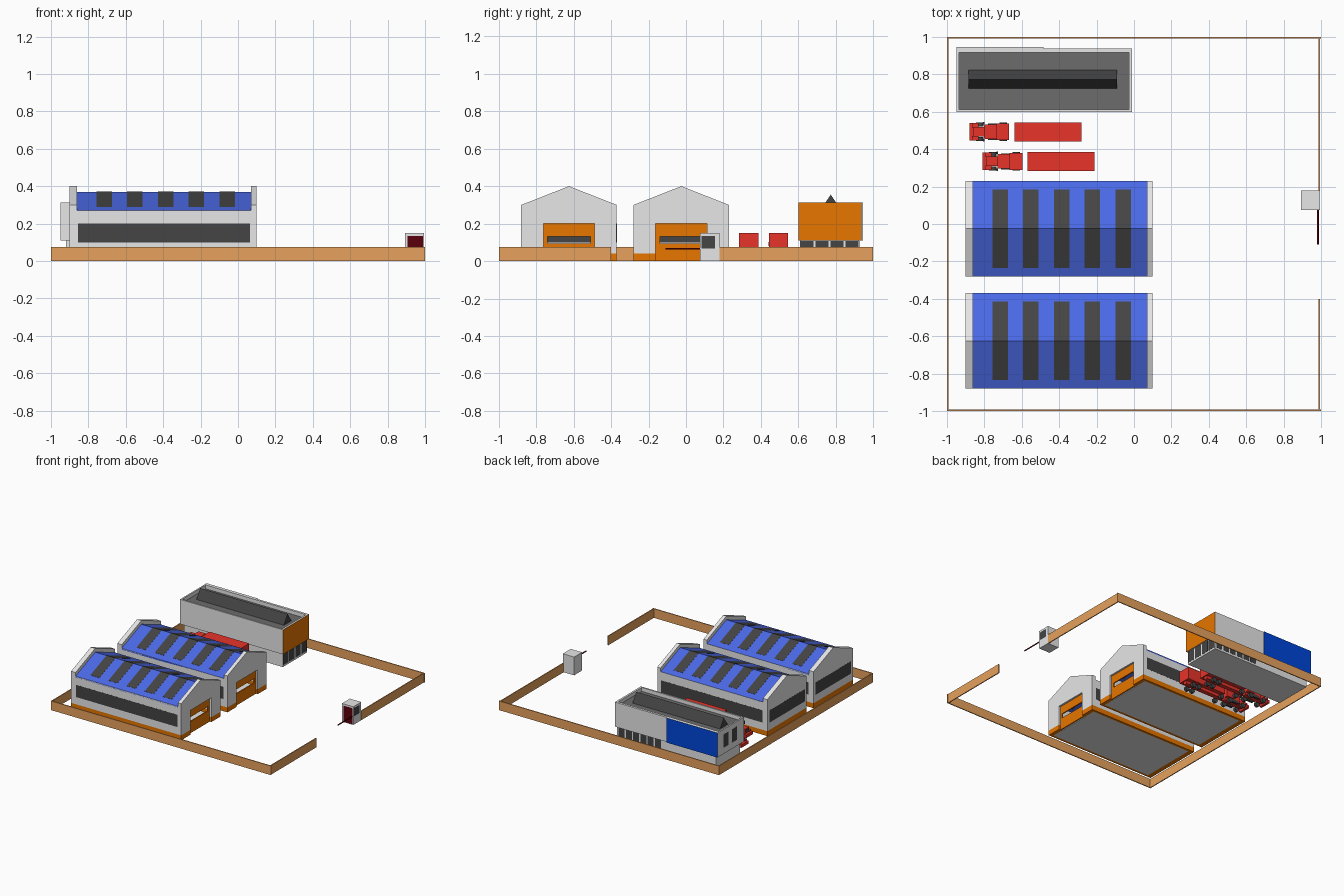
import bpy, bmesh, math
from mathutils import Matrix


def material(name, r, g, b):
    m = bpy.data.materials.new(name)
    m.diffuse_color = (r, g, b, 1)
    return m


GREY = material("pale wall grey", 0.80, 0.80, 0.80)
DARK = material("dark glass grey", 0.058, 0.058, 0.058)
MID = material("flat roof grey", 0.15, 0.15, 0.15)
BLUE = material("roof blue", 0.07, 0.14, 0.80)
SIGN = material("panel blue", 0.0, 0.06, 0.70)
ORANGE = material("orange", 0.80, 0.18, 0.0)
TAN = material("tan fence", 0.80, 0.36, 0.11)
RED = material("truck red", 0.80, 0.033, 0.023)
MAROON = material("maroon", 0.10, 0.0, 0.003)


def finish(name, bm, mat):
    bmesh.ops.recalc_face_normals(bm, faces=bm.faces)
    me = bpy.data.meshes.new(name)
    bm.to_mesh(me)
    bm.free()
    me.materials.append(mat)
    ob = bpy.data.objects.new(name, me)
    bpy.context.collection.objects.link(ob)
    return ob


def boxes(name, mat, *specs):
    """Boxes given as (x0, x1, y0, y1, z0, z1), joined in one object."""
    bm = bmesh.new()
    for x0, x1, y0, y1, z0, z1 in specs:
        m = Matrix.Translation(((x0 + x1) / 2, (y0 + y1) / 2, (z0 + z1) / 2))
        m = m @ Matrix.Diagonal((x1 - x0, y1 - y0, z1 - z0, 1))
        bmesh.ops.create_cube(bm, size=1, matrix=m)
    return finish(name, bm, mat)


def prisms(name, mat, profile, yc, *spans):
    """Extrude a (y, z) profile along x for every (x0, x1) span."""
    bm = bmesh.new()
    for x0, x1 in spans:
        f = bm.faces.new([bm.verts.new((x0, yc + y, z)) for y, z in profile])
        ext = bmesh.ops.extrude_face_region(bm, geom=[f], use_keep_orig=True)
        vs = [v for v in ext["geom"] if isinstance(v, bmesh.types.BMVert)]
        bmesh.ops.translate(bm, verts=vs, vec=(x1 - x0, 0, 0))
    return finish(name, bm, mat)


def cylinders(name, mat, centres, r, w):
    """Cylinders lying along y at every (x, y, z)."""
    bm = bmesh.new()
    for c in centres:
        m = Matrix.Translation(c) @ Matrix.Rotation(math.pi / 2, 4, 'X')
        bmesh.ops.create_cone(bm, cap_ends=True, segments=16, radius1=r, radius2=r, depth=w, matrix=m)
    for f in bm.faces:
        f.smooth = len(f.verts) == 4
    return finish(name, bm, mat)


# Perimeter fence with a gate gap on the right
boxes("perimeter_fence", TAN,
      (-1, 1, -1, -0.992, 0, 0.075), (-1, 1, 0.992, 1, 0, 0.075),
      (-1, -0.992, -0.992, 0.992, 0, 0.075),
      (0.987, 0.995, -0.992, -0.4, 0, 0.075), (0.987, 0.995, 0.18, 0.992, 0, 0.075))

# Gate booth and barrier
boxes("gate_booth", GREY, (0.892, 0.995, 0.075, 0.178, 0, 0.15))
boxes("booth_door", MAROON, (0.905, 0.988, 0.0745, 0.075, 0.005, 0.135))
boxes("booth_window", DARK, (0.995, 0.9955, 0.083, 0.155, 0.068, 0.135))
cylinders("barrier_arm", MAROON, [(0.983, -0.017, 0.066)], 0.005, 0.184)


def warehouse(n, yc):
    h, d, b = 0.255, 0.137, 0.04
    y0, y1 = yc - h, yc + h
    # Gable ends, the right one notched for the door
    prisms(f"rear_gable_{n}", GREY, [(-h, b), (h, b), (h, 0.3), (0, 0.4), (-h, 0.3)], yc, (-0.9, -0.86))
    prisms(f"door_gable_{n}", GREY,
           [(-h, b), (-d, b), (-d, 0.2), (d, 0.2), (d, b), (h, b), (h, 0.3), (0, 0.4), (-h, 0.3)],
           yc, (0.07, 0.1))
    # Side walls, orange plinth and floor
    t = 0.02
    boxes(f"side_walls_{n}", GREY, (-0.86, 0.07, y0, y0 + t, b, 0.27), (-0.86, 0.07, y1 - t, y1, b, 0.27))
    boxes(f"plinth_{n}", ORANGE,
          (-0.9, 0.1, y0, y0 + t, 0, b), (-0.9, 0.1, y1 - t, y1, 0, b),
          (-0.9, -0.86, y0 + t, y1 - t, 0, b),
          (0.07, 0.1, y0 + t, yc - d, 0, b), (0.07, 0.1, yc + d, y1 - t, 0, b))
    boxes(f"floor_{n}", GREY, (-0.86, 0.07, y0 + t, y1 - t, 0, 0.01))
    # Window bands
    e = 0.0006
    boxes(f"window_bands_{n}", DARK,
          (-0.855, 0.065, y0 - e, y0 + t + e, 0.1, 0.2), (-0.855, 0.065, y1 - t - e, y1 + e, 0.1, 0.2),
          (-0.9 - e, -0.86 + e, y0 + 0.025, y1 - 0.025, 0.1, 0.2))
    # Recessed door with an open window slot
    w = 0.115
    boxes(f"door_{n}", ORANGE,
          (0.075, 0.085, yc - d, yc + d, 0, 0.095), (0.075, 0.085, yc - d, yc + d, 0.132, 0.2),
          (0.075, 0.085, yc - d, yc - w, 0.095, 0.132), (0.075, 0.085, yc + w, yc + d, 0.095, 0.132))
    # Folded roof sheet and skylight strips
    k, s = 0.1 / 0.255, 0.21
    prisms(f"roof_{n}", BLUE,
           [(-h, 0.27), (0, 0.37), (h, 0.27), (h, 0.258), (0, 0.358), (-h, 0.258)], yc, (-0.86, 0.07))
    zt, zb, drop = 0.371, 0.357, k * s
    prisms(f"skylights_{n}", DARK,
           [(-s, zt - drop), (0, zt), (s, zt - drop), (s, zb - drop), (0, zb), (-s, zb - drop)], yc,
           *[(-0.757 + i * 0.1645, -0.675 + i * 0.1645) for i in range(5)])


warehouse(1, -0.625)
warehouse(2, -0.025)

# Office block: set-back ground floor, upper storey, parapet
boxes("office_ground_floor", GREY, (-0.92, -0.02, 0.61, 0.925, 0, 0.11))
boxes("office_upper_floor", GREY, (-0.948, -0.0106, 0.6, 0.937, 0.11, 0.278))
boxes("office_roof", MID, (-0.936, -0.026, 0.613, 0.918, 0.278, 0.281))
boxes("office_parapet", GREY,
      (-0.948, -0.0106, 0.6, 0.613, 0.278, 0.312), (-0.948, -0.0106, 0.918, 0.937, 0.278, 0.312),
      (-0.948, -0.936, 0.613, 0.918, 0.278, 0.312), (-0.026, -0.0106, 0.613, 0.918, 0.278, 0.312))
prisms("office_roof_light", DARK, [(-0.05, 0.28), (0.05, 0.28), (0, 0.355)], 0.773, (-0.885, -0.09))
boxes("office_orange_end", ORANGE, (-0.0106, -0.01, 0.6, 0.937, 0.11, 0.312))
boxes("office_panel_backing", GREY, (-0.948, -0.485, 0.937, 0.9454, 0.11, 0.312))
boxes("office_blue_panel", SIGN, (-0.948, -0.485, 0.9454, 0.946, 0.11, 0.312))
boxes("office_end_panes", DARK,
      *[(-0.02, -0.019, 0.612 + i * 0.08, 0.68 + i * 0.08, 0.015, 0.108) for i in range(4)])
boxes("office_back_panes", DARK,
      *[(-0.09 - i * 0.066, -0.036 - i * 0.066, 0.925, 0.926, 0.015, 0.108) for i in range(6)])
boxes("office_side_windows", DARK,
      (-0.9486, -0.948, 0.80, 0.87, 0.16, 0.27), (-0.9486, -0.948, 0.69, 0.76, 0.16, 0.27))


def truck(n, x, y):
    def at(*specs):
        return [(x + a, x + b, y + c, y + d, e, f) for a, b, c, d, e, f in specs]
    # Trailer and chassis rails, with a gap behind the cab
    boxes(f"trailer_{n}", RED, *at((0.24, 0.6, -0.051, 0.051, 0.05, 0.15)))
    boxes(f"chassis_{n}", RED, *at((0.03, 0.213, -0.018, 0.018, 0.025, 0.05),
                                   (0.24, 0.59, -0.018, 0.018, 0.025, 0.05)))
    # Bonnet, cab, sleeper, bumper and fenders
    boxes(f"cab_{n}", RED, *at(
        (0.02, 0.09, -0.025, 0.025, 0.03, 0.078), (0.08, 0.145, -0.038, 0.038, 0.03, 0.11),
        (0.145, 0.213, -0.045, 0.045, 0.045, 0.13),
        (0, 0.02, -0.046, 0.046, 0.015, 0.04),
        (0.015, 0.048, -0.046, -0.022, 0.038, 0.052), (0.015, 0.048, 0.022, 0.046, 0.038, 0.052)))
    boxes(f"cab_windows_{n}", DARK, *at(
        (0.079, 0.08, -0.033, 0.033, 0.081, 0.104), (0.088, 0.135, -0.039, 0.039, 0.081, 0.104),
        (0.019, 0.02, -0.02, 0.02, 0.042, 0.072)))
    # Mirrors and fuel tanks
    boxes(f"cab_fittings_{n}", DARK, *at(
        *[(0.074, 0.082, s - 0.007, s + 0.007, 0.08, 0.102) for s in (-0.045, 0.045)],
        *[(0.1, 0.16, s - 0.01, s + 0.01, 0.018, 0.04) for s in (-0.033, 0.033)]))
    cylinders(f"wheels_{n}", DARK,
              [(x + a, y + s, 0.02) for a in (0.055, 0.18, 0.265, 0.49, 0.54) for s in (-0.038, 0.038)],
              0.02, 0.022)


truck(1, -0.88, 0.493)
truck(2, -0.81, 0.335)
